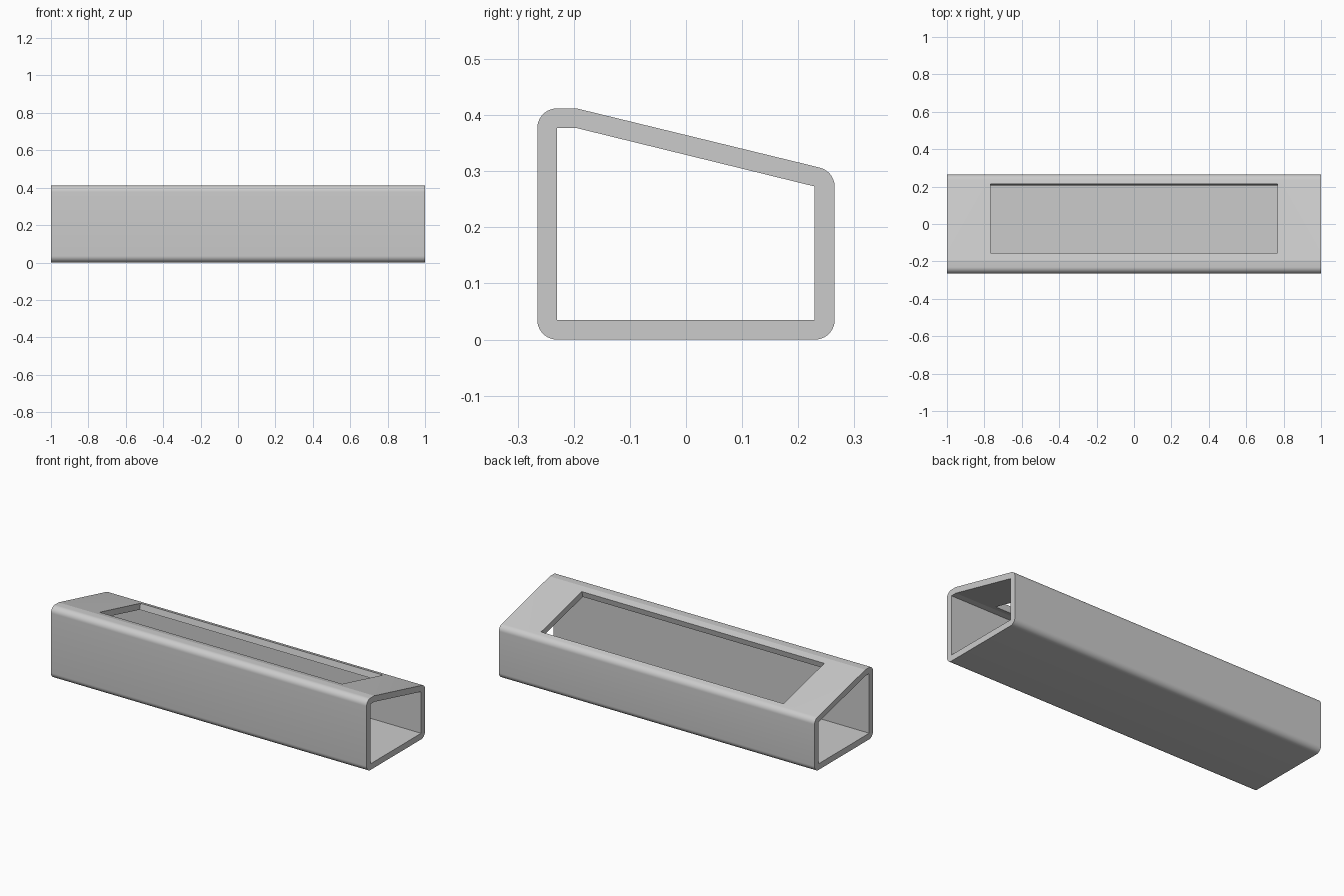
import bpy, bmesh, math
from mathutils import Vector, Matrix

old = bpy.data.objects.get("Cube")
if old:
    bpy.data.objects.remove(old, do_unlink=True)

grey = bpy.data.materials.new("light grey")
grey.use_nodes = True
COLOUR = (0.6, 0.6, 0.6, 1)
grey.diffuse_color = COLOUR
grey.node_tree.nodes["Principled BSDF"].inputs["Base Color"].default_value = COLOUR

WALL = 0.035
SLOPE = math.atan(0.244)   # pitch of the top panel


def fillet(corners, radius, steps=10):
    """Round the corners of a (y, z) polygon; a shallow bend stays sharp."""
    pts = [Vector(c) for c in corners]
    out = []
    for i, p in enumerate(pts):
        a = (pts[i - 1] - p).normalized()
        b = (pts[(i + 1) % len(pts)] - p).normalized()
        half = a.angle(b) / 2
        if half > math.radians(75):
            out.append(p)
            continue
        centre = p + (a + b).normalized() * radius / math.sin(half)
        start = p + a * radius / math.tan(half) - centre
        end = p + b * radius / math.tan(half) - centre
        turn = start.angle_signed(end)
        for k in range(steps + 1):
            t = -turn * k / steps
            out.append(centre + Matrix.Rotation(t, 2) @ start)
    return out


def prism(name, profile, half_length):
    """Extrude a (y, z) profile along x."""
    bm = bmesh.new()
    face = bm.faces.new([bm.verts.new((-half_length, y, z)) for y, z in profile])
    grown = bmesh.ops.extrude_face_region(bm, geom=[face])["geom"]
    bmesh.ops.translate(bm, vec=(2 * half_length, 0, 0),
                        verts=[v for v in grown if isinstance(v, bmesh.types.BMVert)])
    bmesh.ops.recalc_face_normals(bm, faces=bm.faces)
    mesh = bpy.data.meshes.new(name)
    bm.to_mesh(mesh)
    bm.free()
    mesh.materials.append(grey)
    obj = bpy.data.objects.new(name, mesh)
    bpy.context.collection.objects.link(obj)
    return obj


# Outer shell with rounded long edges
outer = [(-0.265, 0), (0.265, 0), (0.265, 0.30), (-0.195, 0.412), (-0.265, 0.412)]
housing = prism("sloped_housing", fillet(outer, WALL), 1.0)

# Sharp-cornered hollow, open at both ends
inner = [(-0.23, WALL), (0.229, WALL), (0.229, 0.273), (-0.195, 0.377), (-0.23, 0.377)]
hollow = prism("hollow_cutter", inner, 1.2)

# Window cut square to the sloped panel
w, h = 0.19, 0.07
window = prism("window_cutter", [(-w, -h), (w, -h), (w, h), (-w, h)], 0.768)
window.data.transform(Matrix.Translation((0, 0.03, 0.357)) @ Matrix.Rotation(-SLOPE, 4, "X"))

bpy.ops.object.select_all(action="DESELECT")
housing.select_set(True)
bpy.context.view_layer.objects.active = housing
for cutter in (hollow, window):
    mod = housing.modifiers.new(cutter.name, "BOOLEAN")
    mod.operation = "DIFFERENCE"
    mod.solver = "EXACT"
    mod.object = cutter
    bpy.ops.object.modifier_apply(modifier=mod.name)
for cutter in (hollow, window):
    bpy.data.objects.remove(cutter, do_unlink=True)

bpy.ops.object.shade_smooth_by_angle(angle=math.radians(12))
